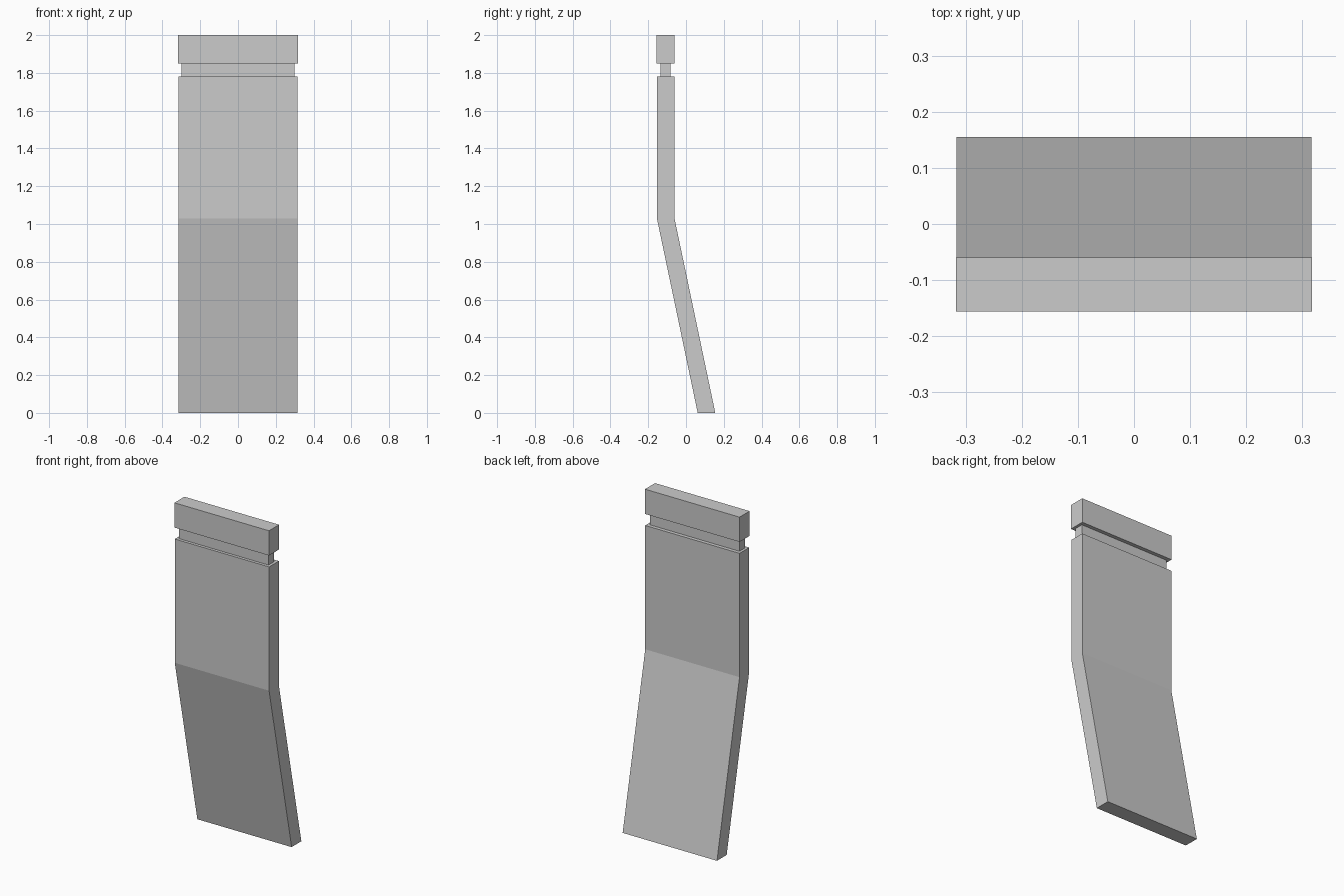
import bpy
import bmesh

if "Cube" in bpy.data.objects:
    bpy.data.objects.remove(bpy.data.objects["Cube"])


def prism(name, profile, half_width):
    """Extrude a closed (y, z) side profile symmetrically along x."""
    bm = bmesh.new()
    face = bm.faces.new([bm.verts.new((-half_width, y, z)) for y, z in profile])
    result = bmesh.ops.extrude_face_region(bm, geom=[face])
    moved = [v for v in result["geom"] if isinstance(v, bmesh.types.BMVert)]
    bmesh.ops.translate(bm, verts=moved, vec=(2 * half_width, 0, 0))
    bmesh.ops.recalc_face_normals(bm, faces=bm.faces)
    mesh = bpy.data.meshes.new(name)
    bm.to_mesh(mesh)
    bm.free()
    obj = bpy.data.objects.new(name, mesh)
    bpy.context.collection.objects.link(obj)
    return obj


def block(name, half_width, y0, y1, z0, z1):
    return prism(name, [(y0, z0), (y1, z0), (y1, z1), (y0, z1)], half_width)


# Bent main body: slanted lower half, upright upper half
prism("bent_body", [(0.062, 0), (0.155, 0), (-0.061, 1.03), (-0.061, 1.78),
                    (-0.154, 1.78), (-0.154, 1.03)], 0.316)

# Recessed neck between body and cap
block("neck", 0.30, -0.136, -0.083, 1.78, 1.85)

# Cap on top
block("cap", 0.317, -0.156, -0.06, 1.85, 2.0)
